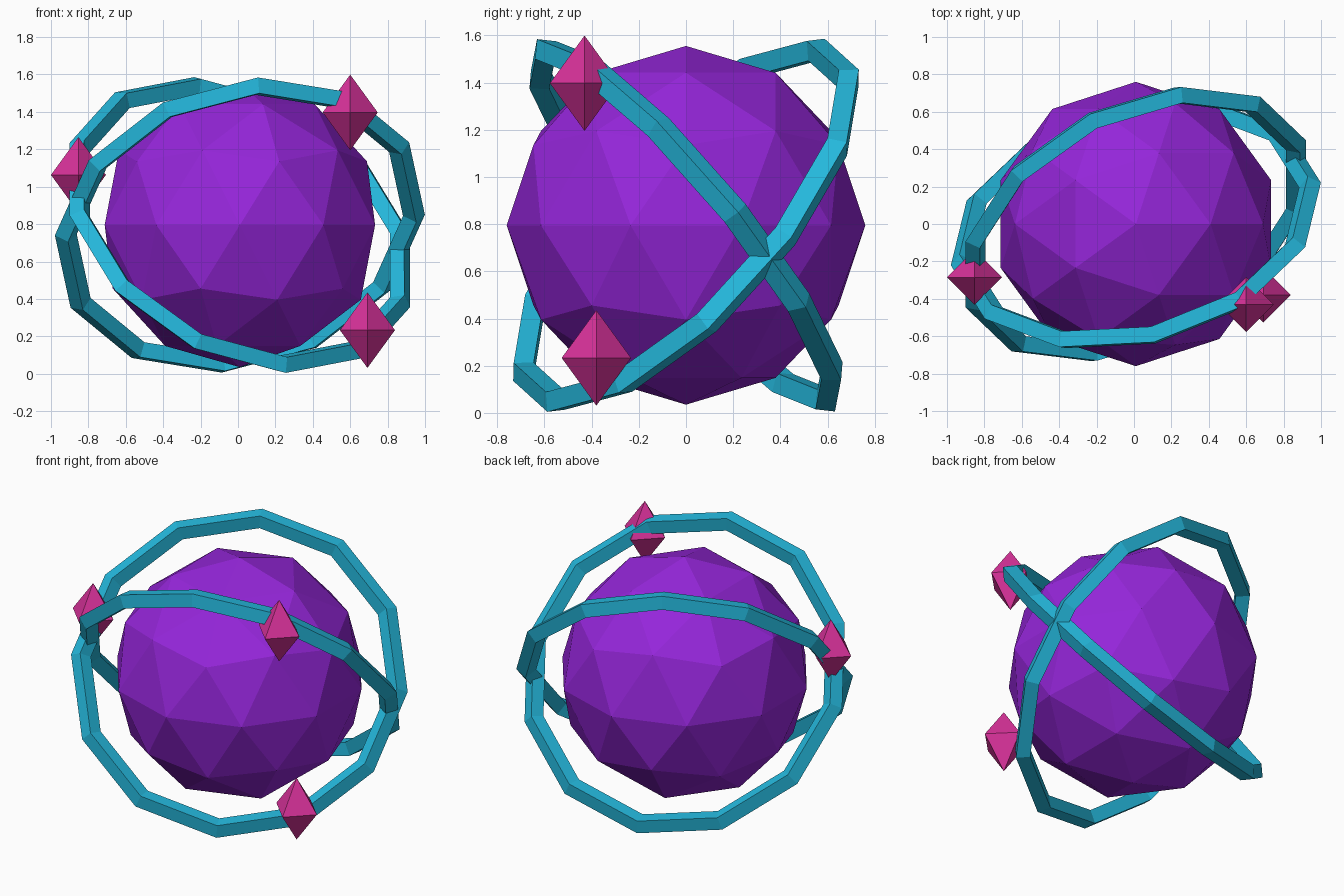
import bpy
import bmesh
from mathutils import Matrix, Vector

cube = bpy.data.objects.get("Cube")
if cube:
    bpy.data.objects.remove(cube)

CENTRE = Vector((0.01, 0, 0.795))


def material(name, rgb):
    mat = bpy.data.materials.new(name)
    mat.use_nodes = True
    mat.diffuse_color = (*rgb, 1)
    mat.node_tree.nodes["Principled BSDF"].inputs["Base Color"].default_value = (*rgb, 1)
    return mat


purple = material("purple", (0.30, 0.019, 0.70))
teal = material("teal", (0.018, 0.48, 0.72))
pink = material("pink", (0.70, 0.032, 0.33))


def finish(name, mat):
    obj = bpy.context.object
    obj.name = name
    obj.data.materials.append(mat)
    return obj


def ring(name, side, top):
    """Twelve-sided hoop with a diamond section, lying in the plane of two directions."""
    x = Vector(side).normalized()
    z = x.cross(Vector(top)).normalized()
    y = z.cross(x)
    bpy.ops.mesh.primitive_torus_add(major_segments=12, minor_segments=4,
                                     major_radius=0.955, minor_radius=0.06)
    obj = finish(name, teal)
    turn = Matrix((x, y, z)).transposed().to_4x4()
    obj.matrix_world = Matrix.Translation(CENTRE) @ turn


def gem(name, location):
    """Tall eight-faced crystal."""
    bm = bmesh.new()
    for axis, size in enumerate((0.147, 0.147, 0.202)):
        for sign in (-1, 1):
            point = Vector()
            point[axis] = sign * size
            bm.verts.new(point)
    bmesh.ops.convex_hull(bm, input=bm.verts[:])
    bmesh.ops.recalc_face_normals(bm, faces=bm.faces[:])
    mesh = bpy.data.meshes.new(name)
    bm.to_mesh(mesh)
    bm.free()
    obj = bpy.data.objects.new(name, mesh)
    bpy.context.collection.objects.link(obj)
    obj.location = location
    mesh.materials.append(pink)


# Faceted core
bpy.ops.mesh.primitive_ico_sphere_add(subdivisions=2, radius=0.76, location=CENTRE)
finish("core", purple)

# Two crossing hoops
ring("front_high_ring", (0.985, 0.22, 0.055), (0.12, -0.626, 0.79))
ring("back_high_ring", (-0.912, -0.448, 0.05), (-0.24, 0.59, 0.79))

# Crystals on the hoops
gem("upper_left_gem", (0.6, -0.43, 1.397))
gem("right_gem", (-0.853, -0.285, 1.063))
gem("lower_left_gem", (0.692, -0.38, 0.233))
